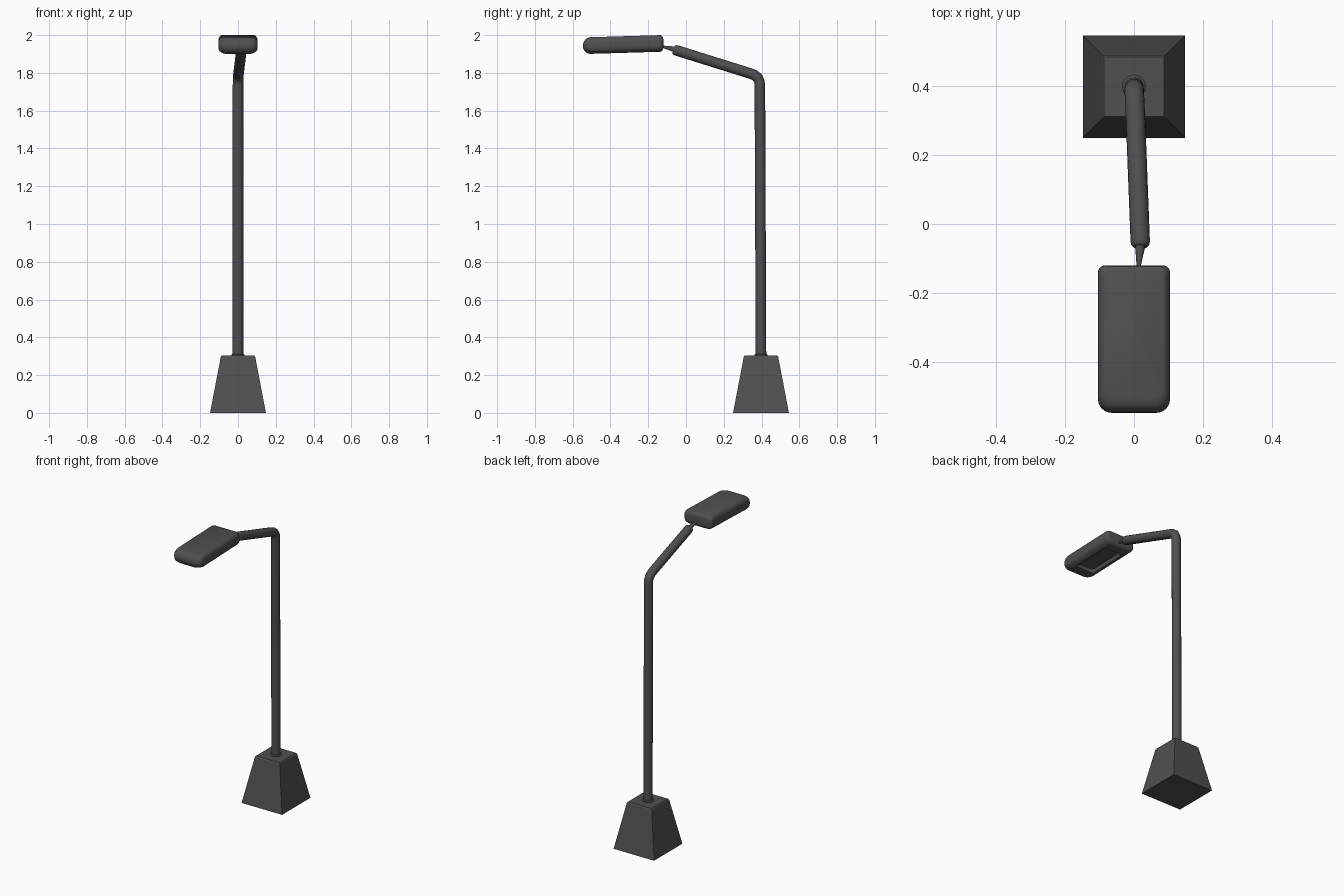
import bpy, bmesh, math
from mathutils import Vector

if "Cube" in bpy.data.objects:
    bpy.data.objects.remove(bpy.data.objects["Cube"])

metal = bpy.data.materials.new("dark grey metal")
metal.diffuse_color = (0.08, 0.08, 0.08, 1)
metal.use_nodes = True
metal.node_tree.nodes["Principled BSDF"].inputs["Base Color"].default_value = metal.diffuse_color


def make(name, rings, smooth=None):
    """Skin a stack of equal-length point rings and cap both ends."""
    bm = bmesh.new()
    vs = [[bm.verts.new(p) for p in ring] for ring in rings]
    n = len(vs[0])
    for a, b in zip(vs, vs[1:]):
        for i in range(n):
            j = (i + 1) % n
            bm.faces.new((a[i], a[j], b[j], b[i]))
    bm.faces.new(vs[0][::-1])
    bm.faces.new(vs[-1])
    bmesh.ops.recalc_face_normals(bm, faces=bm.faces)
    me = bpy.data.meshes.new(name)
    bm.to_mesh(me)
    bm.free()
    me.materials.append(metal)
    ob = bpy.data.objects.new(name, me)
    bpy.context.collection.objects.link(ob)
    if smooth:
        bpy.ops.object.select_all(action='DESELECT')
        ob.select_set(True)
        bpy.context.view_layer.objects.active = ob
        bpy.ops.object.shade_smooth_by_angle(angle=math.radians(smooth))
    return ob


def tube(name, path, radii, sides=16):
    pts = [Vector(p) for p in path]
    rings = []
    for i, p in enumerate(pts):
        t = (pts[min(i + 1, len(pts) - 1)] - pts[max(i - 1, 0)]).normalized()
        u = Vector((1, 0, 0))
        u = (u - t * u.dot(t)).normalized()
        v = t.cross(u)
        rings.append([p + (u * math.cos(a) + v * math.sin(a)) * radii[i]
                      for a in (math.tau * k / sides for k in range(sides))])
    return make(name, rings, 40)


# Tapered square foot with a narrow chamfer at the top
def square(h, z):
    return [(sx * h, 0.397 + sy * h, z) for sx, sy in ((-1, -1), (1, -1), (1, 1), (-1, 1))]


make("base", [square(0.148, 0), square(0.091, 0.297), square(0.086, 0.304)])

# Small collar where the pole meets the foot
tube("pole_collar", [(0, 0.397, 0.295), (0, 0.397, 0.308), (0, 0.397, 0.313)],
     [0.034, 0.034, 0.028])

# Pole with bent arm, closed by a rounded end
pole = [(0, 0.397, 0.29), (0, 0.391, 1.735), (0.001, 0.388, 1.757), (0.001, 0.378, 1.776),
        (0.002, 0.361, 1.789), (0.003, 0.34, 1.797), (0.018, -0.05, 1.919),
        (0.018, -0.06, 1.922), (0.018, -0.066, 1.924)]
tube("pole_and_arm", pole, [0.028] * 7 + [0.026, 0.02])

# Thin tapered neck joining arm and lamp
tube("neck", [(0.018, -0.055, 1.923), (0.017, -0.075, 1.928), (0.014, -0.115, 1.937),
              (0.014, -0.14, 1.94)], [0.016, 0.013, 0.007, 0.006], 12)


# Lamp head: rounded-rectangle rings, full round nose, recessed underside
def outline(z, side, back, front, r_back, r_front, seg=6):
    hw, y1, y0 = 0.104 - side, -0.12 - back, -0.546 + front
    ring = []
    for cx, cy, r, start in ((hw - r_back, y1 - r_back, r_back, 0),
                             (-hw + r_back, y1 - r_back, r_back, 90),
                             (-hw + r_front, y0 + r_front, r_front, 180),
                             (hw - r_front, y0 + r_front, r_front, 270)):
        for k in range(seg + 1):
            a = math.radians(start + 90 * k / seg)
            x, y = cx + r * math.cos(a), cy + r * math.sin(a)
            ring.append((x, y, 1.906 + z + 0.03 * (y + 0.33)))
    return ring


H = 0.088
rings = [outline(0.022, 0.046, 0.075, 0.095, 0.012, 0.012),
         outline(0.0, 0.04, 0.07, 0.09, 0.015, 0.015)]
for k in range(13):
    c = -math.cos(math.pi * k / 12)          # -1 bottom .. 1 top
    nose = 1 - math.sqrt(max(0, 1 - c * c))
    side = (0.03 if c < 0 else 0.016) * abs(c) ** 4
    rings.append(outline(H * (c + 1) / 2, side, 0.014 * abs(c) ** 6, 0.04 * nose, 0.02, 0.04))
make("lamp_head", rings, 45)
